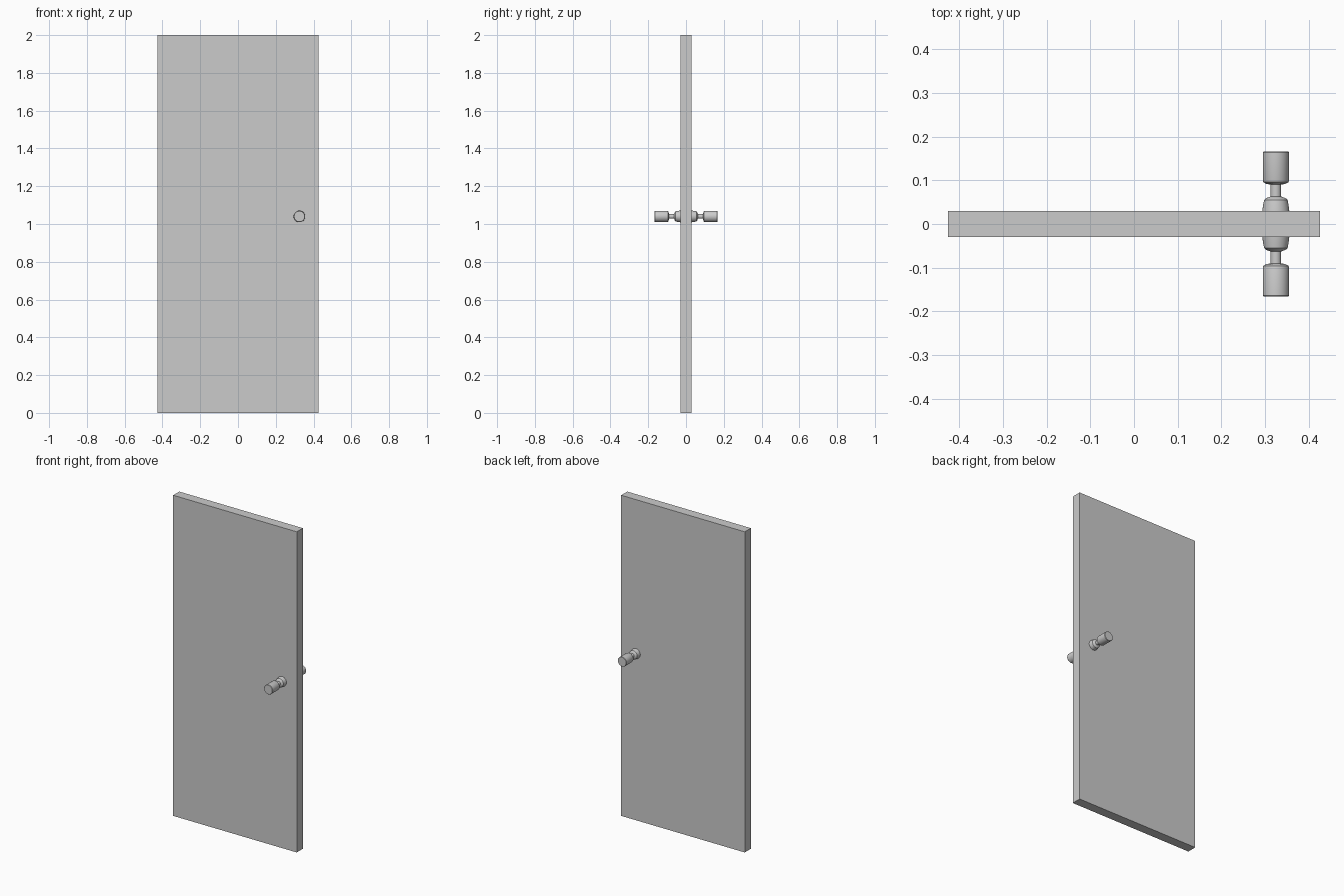
import bpy, bmesh, math
from mathutils import Vector, Matrix

if "Cube" in bpy.data.objects:
    bpy.data.objects.remove(bpy.data.objects["Cube"])

# Door slab
bpy.ops.mesh.primitive_cube_add(size=1, location=(0, 0, 1))
slab = bpy.context.object
slab.name = "door_slab"
slab.scale = (0.853, 0.06, 2.0)
bpy.ops.object.transform_apply(location=False, rotation=False, scale=True)

# Knob profile: (radius, distance from door centre)
PROFILE = [(0, 0.028), (0.031, 0.028), (0.030, 0.038), (0.027, 0.055), (0.022, 0.0595),
           (0.012, 0.063), (0.012, 0.090), (0.022, 0.092), (0.029, 0.096),
           (0.030, 0.099), (0.030, 0.164), (0.028, 0.1665), (0, 0.1665)]


def make_knob(name, side):
    """Lathe the rose, neck and grip around the y axis."""
    bm = bmesh.new()
    verts = [bm.verts.new((r, side * y, 0)) for r, y in PROFILE]
    edges = [bm.edges.new(pair) for pair in zip(verts, verts[1:])]
    bmesh.ops.spin(bm, geom=verts + edges, cent=(0, 0, 0), axis=(0, 1, 0),
                   angle=math.tau, steps=32, use_duplicate=False)
    bmesh.ops.remove_doubles(bm, verts=bm.verts, dist=1e-5)
    bmesh.ops.recalc_face_normals(bm, faces=bm.faces)
    mesh = bpy.data.meshes.new(name)
    bm.to_mesh(mesh)
    bm.free()
    knob = bpy.data.objects.new(name, mesh)
    knob.location = (0.325, 0, 1.04)
    bpy.context.collection.objects.link(knob)
    bpy.ops.object.select_all(action='DESELECT')
    knob.select_set(True)
    bpy.context.view_layer.objects.active = knob
    bpy.ops.object.shade_smooth_by_angle(angle=math.radians(35))


# Knobs on both faces
make_knob("front_knob", -1)
make_knob("back_knob", 1)
